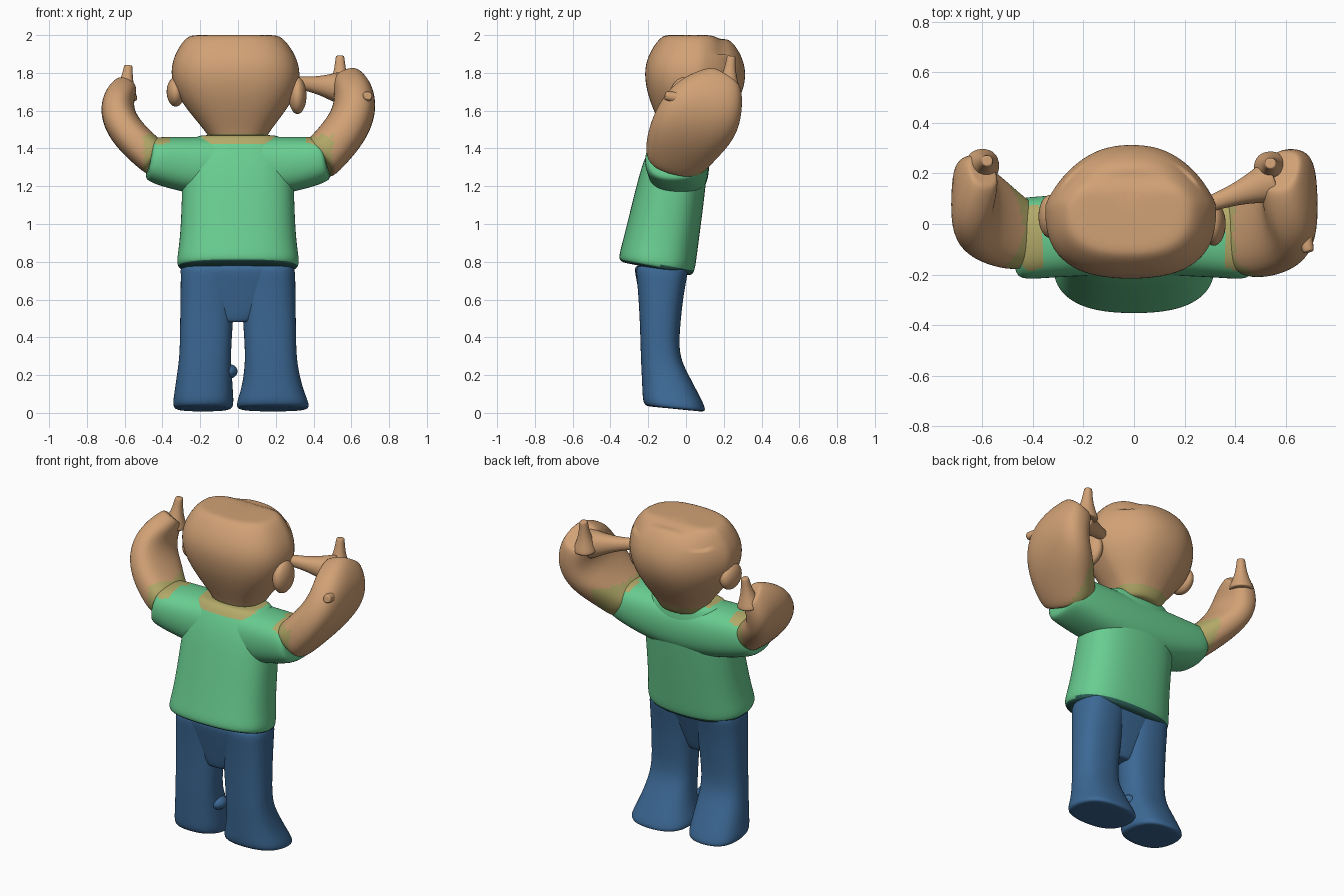
import bpy, bmesh, math
from mathutils import Vector

cube = bpy.data.objects.get("Cube")
if cube:
    bpy.data.objects.remove(cube, do_unlink=True)


def material(name, *rgb):
    mat = bpy.data.materials.new(name)
    mat.use_nodes = True
    mat.diffuse_color = (*rgb, 1)
    shader = mat.node_tree.nodes["Principled BSDF"]
    shader.inputs["Base Color"].default_value = (*rgb, 1)
    return mat


skin = material("skin", .64, .36, .18)
shirt_green = material("shirt green", .14, .61, .28)
khaki = material("shirt edge khaki", .45, .4, .14)
dark_hem = material("dark hem", .03, .13, .11)
trouser_blue = material("trouser blue", .045, .14, .3)


def steps(count):
    return [index / count for index in range(count + 1)]


def smooth_part(part, materials, shape=None, paint=None):
    """Subdivide, then move points by shape(point) and colour faces by paint(centre, normal)."""
    bpy.context.view_layer.objects.active = part
    subdivision = part.modifiers.new("Smooth", "SUBSURF")
    subdivision.levels = 2
    bpy.ops.object.modifier_apply(modifier=subdivision.name)
    for mat in materials:
        part.data.materials.append(mat)
    for vertex in part.data.vertices:
        if shape:
            vertex.co = shape(vertex.co.copy())
    for face in part.data.polygons:
        face.use_smooth = True
        if paint:
            face.material_index = paint(face.center, face.normal)


def loft(name, rings, materials, level=False, sides=16, squareness=2.5, **rules):
    """Skin rings of (centre, half width, half depth), kept level or set across the path."""
    bm = bmesh.new()
    centres = [Vector(centre) for centre, width, depth in rings]
    last = len(rings) - 1
    loops = []

    def add_loop(index, scale):
        centre, width, depth = rings[index]
        along = Vector((0, 0, 1))
        if not level:
            along = (centres[min(index + 1, last)] - centres[max(index - 1, 0)]).normalized()
        guide = Vector((0, 1, 0)) if abs(along.y) < .85 else Vector((0, 0, 1))
        back = (guide - along * guide.dot(along)).normalized()
        across = back.cross(along)
        loop = []
        for corner in range(sides):
            angle = math.tau * corner / sides
            u, v = [math.copysign(abs(wave) ** (2 / squareness), wave) * scale
                    for wave in (math.cos(angle), math.sin(angle))]
            loop.append(bm.verts.new(centres[index] + across * u * width + back * v * depth))
        loops.append(loop)

    # Inset end loops keep the caps flat
    add_loop(0, .75)
    for index in range(last + 1):
        add_loop(index, 1)
    add_loop(last, .75)
    for lower, upper in zip(loops, loops[1:]):
        for corner in range(sides):
            after = (corner + 1) % sides
            bm.faces.new((lower[corner], lower[after], upper[after], upper[corner]))
    bm.faces.new(loops[0])
    bm.faces.new(loops[-1])
    bmesh.ops.recalc_face_normals(bm, faces=bm.faces)
    mesh = bpy.data.meshes.new(name)
    bm.to_mesh(mesh)
    bm.free()
    part = bpy.data.objects.new(name, mesh)
    bpy.context.collection.objects.link(part)
    smooth_part(part, materials, **rules)


def ball(name, centre, radii, mat):
    bpy.ops.mesh.primitive_uv_sphere_add(segments=16, ring_count=8, location=centre)
    part = bpy.context.object
    part.name = name
    part.scale = radii
    smooth_part(part, [mat])


def spike(name, start, end, thick, thin):
    start, end = Vector(start), Vector(end)
    rings = []
    for t in steps(3):
        radius = thin + (thick - thin) * (1 - t) ** 2
        rings.append((start.lerp(end, t), radius, radius))
    loft(name, rings, [skin], sides=8)


# Legs, each with a foot that spreads out and back
def tilt_sole(point):
    point.z -= .35 * (point.y + .05) * max(0, .3 - point.z)
    return point


def leg(name, side, flare):
    rings = []
    for t in steps(9):
        z = .02 + .76 * t
        foot = max(0, 1 - z / .3)
        centre = (side * (.185 - .03 * t), -.14 + .09 * foot + .015 * t ** 3, z)
        width = .13 + .04 * foot + .02 * t + flare * foot ** 3
        depth = .1 + .08 * foot + .045 * t ** 3
        rings.append((centre, width, depth))
    loft(name, rings, [trouser_blue], level=True, shape=tilt_sole)


leg("left_leg", 1, .05)
leg("right_leg", -1, 0)
ball("ankle_knob", (-.05, -.12, .22), (.05, .06, .04), trouser_blue)

# Seat joining the legs
rings = []
for t in steps(4):
    width = .31 * math.sin(math.pi / 2 * (.2 + .8 * t))
    rings.append(((-.01, .02 * t - .15, .48 + .3 * t), width, .07 + .08 * t))
loft("hips", rings, [trouser_blue], level=True)


# Shirt body leaning back, with a sloping dark hem and pale collar
def tilt_hem(point):
    point.z -= .45 * (point.y + .15) * max(0, 1.2 - point.z)
    return point


def paint_shirt(centre, normal):
    if centre.z > 1.43 and abs(centre.x) < .19 and centre.y < .04:
        return 1
    return 2 if normal.z < -.4 and centre.z < .85 else 0


rings = []
for t in steps(8):
    width = .3 + .035 * (1 - t) ** 4 - .07 * t ** 8
    depth = .205 - .03 * t - .05 * t ** 8
    rings.append(((0, .13 * t - .16, .76 + .71 * t), width, depth))
loft("shirt_body", rings, [shirt_green, khaki, dark_hem], level=True, sides=20,
     shape=tilt_hem, paint=paint_shirt)


# Shoulders and sleeves in one piece
def paint_sleeves(centre, normal):
    return 1 if abs(centre.x) > .35 and normal.z > .75 else 0


rings = []
for t in steps(8):
    reach = 2 * t - 1
    drop = reach ** 2
    rings.append(((.47 * reach, -.04 - .02 * drop, 1.3 + .045 * drop), .165 - .045 * drop, .165))
loft("sleeves", rings, [shirt_green, khaki], paint=paint_sleeves)


# Bent arms ending in round fists
def paint_arm(centre, normal):
    return 1 if abs(centre.x) < .5 and centre.z < 1.47 else 0


def arm(name, side, girth, reach, rise):
    rings = []
    for t in steps(6):
        x = .42 + reach * math.sin(.7 * math.pi * t)
        centre = (side * x, .27 * t ** 1.2 - .06, 1.33 + rise * t)
        width = .12 - .04 * t ** 6
        depth = .165 + .06 * math.sin(math.pi * t) - .06 * t ** 6
        rings.append((centre, girth * width, girth * depth))
    loft(name, rings, [skin, khaki], paint=paint_arm)


arm("left_arm", 1, 1, .2, .44)
arm("right_arm", -1, .8, .22, .4)

# Raised fingers, a finger reaching the head, and a thumb
spike("left_raised_finger", (.54, .22, 1.7), (.54, .24, 1.89), .08, .025)
spike("right_raised_finger", (-.6, .23, 1.66), (-.58, .25, 1.84), .08, .025)
spike("pointing_finger", (.55, .17, 1.72), (.3, .08, 1.75), .1, .035)
spike("thumb", (.65, .05, 1.65), (.69, -.11, 1.68), .08, .025)


# Head: narrow neck, wide crown, tapered back, crease across the top
def shape_head(point):
    point.x *= 1 - 1.2 * max(0, point.y - .08)
    if point.z > 1.9:
        point.z -= .02 * math.exp(-((point.y - .19) / .04) ** 2)
    return point


def paint_neck(centre, normal):
    return 1 if centre.z < 1.48 else 0


rings = []
for t in steps(10):
    swell = math.sin(math.pi / 2 * min(1, t / .65)) ** 1.3
    rounding = .8 * max(0, t - .65) ** 2
    centre = (-.02 * t, .02 + .035 * swell - .01 * t, 1.42 + .58 * t)
    rings.append((centre, .13 + .215 * swell - rounding, .12 + .15 * swell - rounding))
loft("head", rings, [skin, khaki], level=True, sides=20, shape=shape_head, paint=paint_neck)
ball("left_ear", (.315, 0, 1.68), (.05, .09, .1), skin)
ball("right_ear", (-.33, .03, 1.7), (.05, .09, .08), skin)
